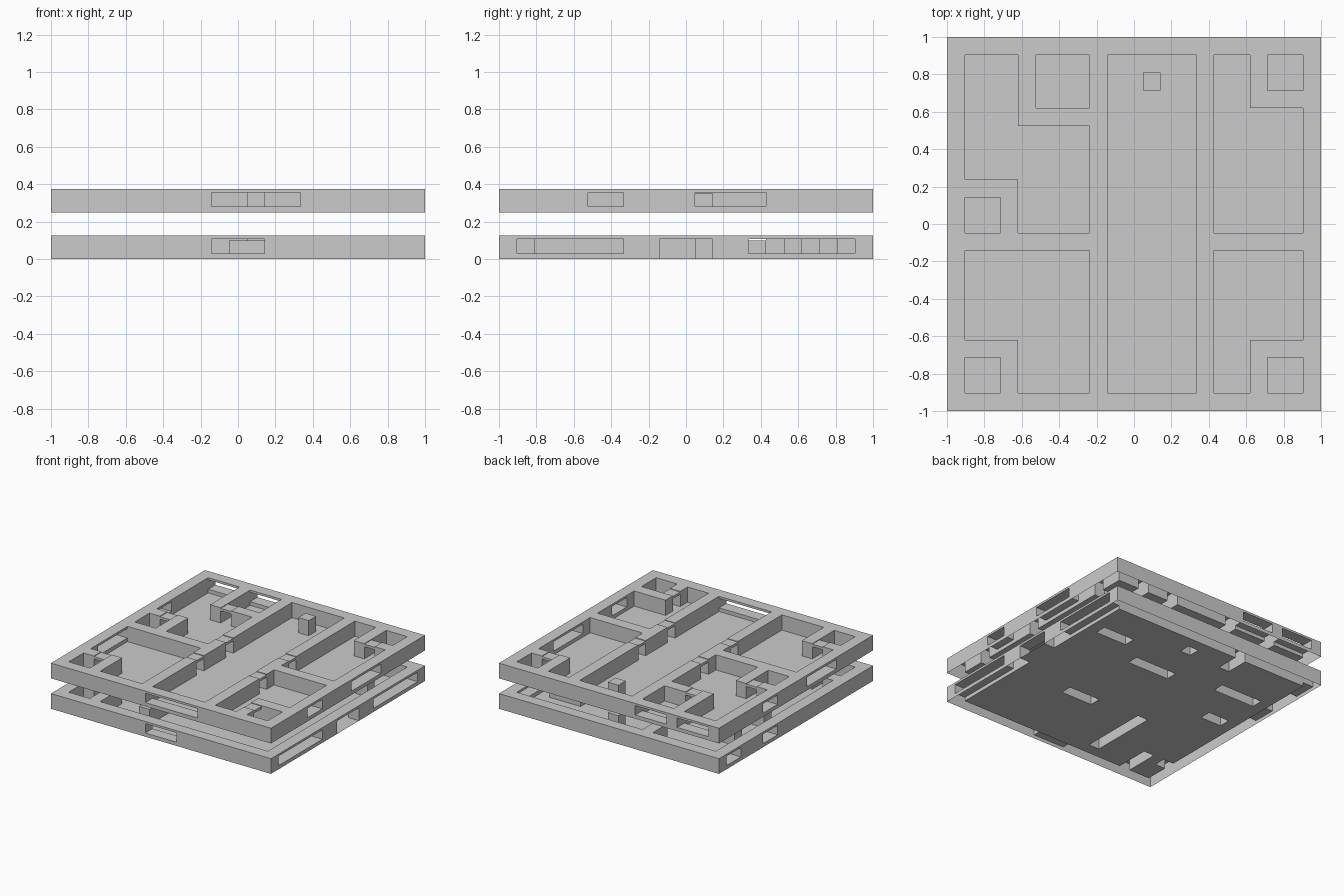
import bpy, bmesh, math

if "Cube" in bpy.data.objects:
    bpy.data.objects.remove(bpy.data.objects["Cube"])

N = 21                       # plan is a 21 x 21 cell grid
CELL = 2.0 / N
LEVELS = [0, 0.03, 0.10, 0.107, 0.12, 0.125]   # floor, sill, door head, window head, lintel top, wall top
WALL, FLOOR = {0, 1, 2, 3, 4}, set()
WINDOW = {0, 3, 4}
DOOR = {2, 3}                # only a lintel is left
ENTRY = {3, 4}
COUNTER = {0, 1}


def build_storey(name, z0, regions):
    plan = {(i, j): WALL for i in range(N) for j in range(N)}
    for kind, rects in regions:
        for x0, y0, x1, y1 in rects:
            for i in range(x0, x1):
                for j in range(y0, y1):
                    plan[i, j] = kind
    bm = bmesh.new()

    def quad(*pts):
        bm.faces.new([bm.verts.new((x * CELL - 1, y * CELL - 1, z0 + z)) for x, y, z in pts])

    for (i, j), solid in plan.items():
        if 0 not in solid:   # floor plate
            quad((i, j, 0), (i + 1, j, 0), (i + 1, j + 1, 0), (i, j + 1, 0))
        for k in solid:
            a, b = LEVELS[k], LEVELS[k + 1]
            if k + 1 not in solid:
                quad((i, j, b), (i + 1, j, b), (i + 1, j + 1, b), (i, j + 1, b))
            if k > 0 and k - 1 not in solid:
                quad((i, j + 1, a), (i + 1, j + 1, a), (i + 1, j, a), (i, j, a))
            sides = [((0, -1), (i, j), (i + 1, j)), ((1, 0), (i + 1, j), (i + 1, j + 1)),
                     ((0, 1), (i + 1, j + 1), (i, j + 1)), ((-1, 0), (i, j + 1), (i, j))]
            for (dx, dy), p, q in sides:
                if k not in plan.get((i + dx, j + dy), FLOOR):
                    quad((*p, a), (*q, a), (*q, b), (*p, b))
    bmesh.ops.remove_doubles(bm, verts=bm.verts, dist=1e-4)
    bmesh.ops.dissolve_limit(bm, angle_limit=math.radians(1), verts=bm.verts, edges=bm.edges)
    bmesh.ops.triangulate(bm, faces=[f for f in bm.faces if len(f.verts) > 4])
    mesh = bpy.data.meshes.new(name)
    bm.to_mesh(mesh)
    bm.free()
    ob = bpy.data.objects.new(name, mesh)
    bpy.context.collection.objects.link(ob)


# upper storey: rooms and closets around a central hall
build_storey("upper_storey", 0.25, [
    (FLOOR, [(1, 13, 4, 20), (4, 10, 8, 16), (5, 17, 8, 20), (1, 10, 3, 12),
             (1, 4, 8, 9), (4, 1, 8, 4), (1, 1, 3, 3), (9, 1, 14, 20),
             (15, 10, 20, 17), (15, 17, 17, 20), (18, 18, 20, 20),
             (15, 4, 20, 9), (15, 1, 17, 4), (18, 1, 20, 3)]),
    (WALL, [(11, 18, 12, 19)]),
    (DOOR, [(5, 16, 6, 17), (2, 12, 3, 13), (2, 3, 3, 4), (18, 17, 19, 18), (17, 2, 18, 3),
            (8, 11, 9, 12), (14, 11, 15, 12), (8, 7, 9, 8), (14, 7, 15, 8)]),
    (WINDOW, [(9, 0, 14, 1), (20, 5, 21, 7), (20, 11, 21, 15),
              (1, 20, 4, 21), (5, 20, 8, 21), (0, 5, 1, 9), (0, 13, 1, 15)]),
])

# lower storey: open plan with short partition walls
build_storey("lower_storey", 0.0, [
    (FLOOR, [(1, 1, 20, 20)]),
    (WALL, [(12, 7, 15, 8), (7, 2, 8, 8), (11, 18, 12, 19), (16, 16, 19, 17),
            (2, 15, 6, 16), (7, 18, 8, 20), (2, 11, 4, 12), (1, 3, 2, 4), (3, 1, 4, 4)]),
    (COUNTER, [(10, 14, 14, 15)]),
    (DOOR, [(2, 3, 3, 4)]),
    (WINDOW, [(9, 0, 12, 1), (20, 1, 21, 7), (20, 14, 21, 20), (0, 18, 1, 20), (0, 13, 1, 15)]),
    (ENTRY, [(20, 9, 21, 12)]),
])
